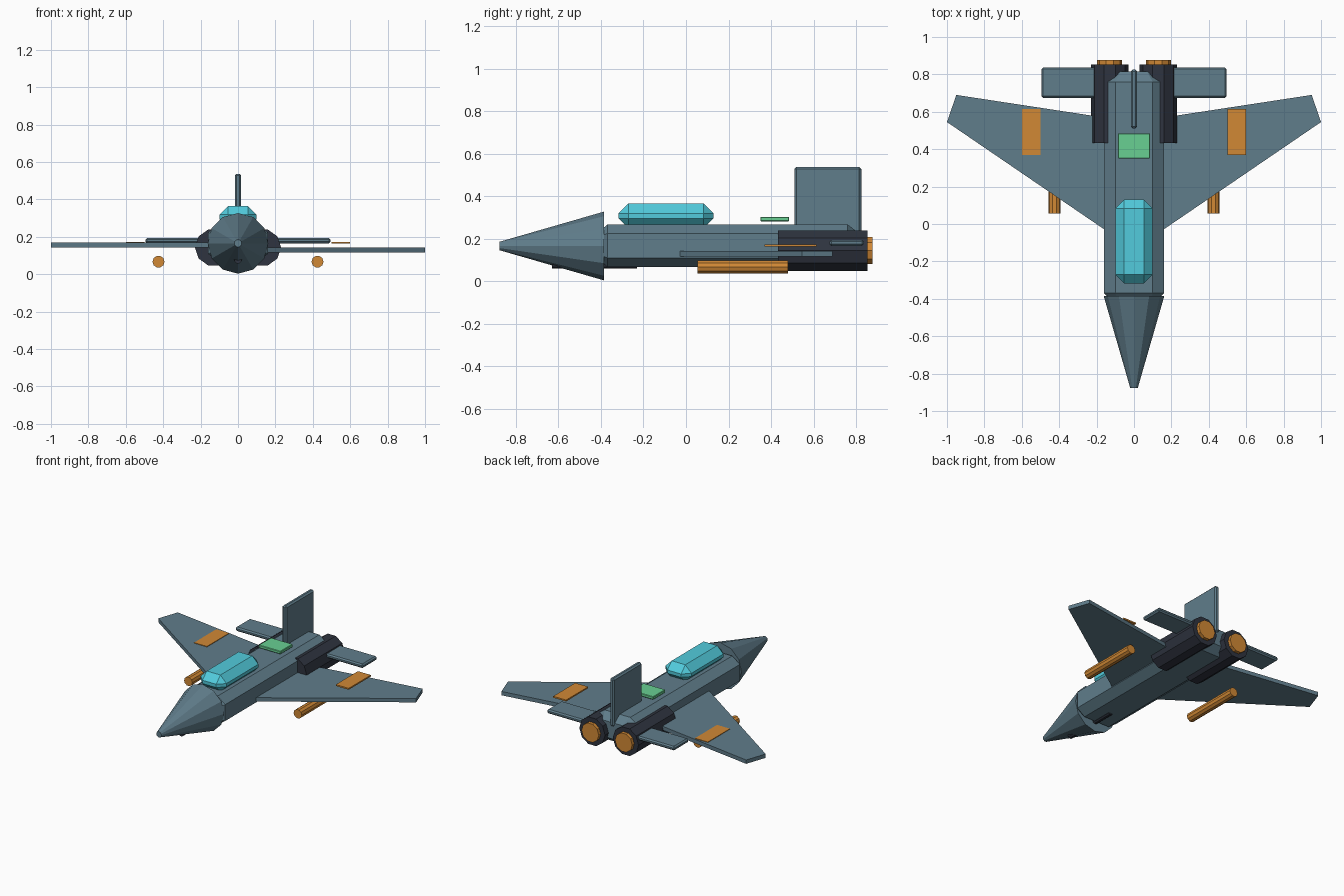
import bpy, bmesh, math

if "Cube" in bpy.data.objects:
    bpy.data.objects.remove(bpy.data.objects["Cube"])


def material(name, rgb):
    m = bpy.data.materials.new(name)
    m.diffuse_color = (*rgb, 1)
    m.use_nodes = True
    m.node_tree.nodes["Principled BSDF"].inputs["Base Color"].default_value = m.diffuse_color
    return m


STEEL = material("steel_blue", (0.117, 0.205, 0.258))
DARK = material("dark_slate", (0.028, 0.034, 0.050))
ORANGE = material("orange", (0.64, 0.25, 0.036))
CYAN = material("cyan_glass", (0.085, 0.60, 0.72))
GREEN = material("green", (0.14, 0.63, 0.29))


def loft(name, rings, mat):
    """Skin equal-length rings of points and cap both ends."""
    bm = bmesh.new()
    vs = [[bm.verts.new(p) for p in ring] for ring in rings]
    n = len(vs[0])
    for a, b in zip(vs, vs[1:]):
        for i in range(n):
            j = (i + 1) % n
            bm.faces.new((a[i], a[j], b[j], b[i]))
    bm.faces.new(vs[0])
    bm.faces.new(vs[-1])
    bmesh.ops.recalc_face_normals(bm, faces=bm.faces)
    me = bpy.data.meshes.new(name)
    bm.to_mesh(me)
    bm.free()
    me.materials.append(mat)
    ob = bpy.data.objects.new(name, me)
    bpy.context.collection.objects.link(ob)
    return ob


def tube(name, x, z, sections, sides, mat):
    """Round part along y from (y, radius) sections."""
    ang = [2 * math.pi * i / sides for i in range(sides)]
    return loft(name, [[(x + r * math.cos(a), y, z + r * math.sin(a)) for a in ang]
                       for y, r in sections], mat)


def box(name, xs, ys, zs, mat, bevel=0.0):
    ob = loft(name, [[(xs[0], ys[0], z), (xs[1], ys[0], z),
                      (xs[1], ys[1], z), (xs[0], ys[1], z)] for z in zs], mat)
    if bevel:
        mod = ob.modifiers.new("bevel", 'BEVEL')
        mod.width = bevel
        mod.segments = 1
        mod.limit_method = 'NONE'
    return ob


def octagon(y, hw, z0, z1, cx, cz):
    return [(-hw, y, z0 + cz), (-hw + cx, y, z0), (hw - cx, y, z0), (hw, y, z0 + cz),
            (hw, y, z1 - cz), (hw - cx, y, z1), (-hw + cx, y, z1), (-hw, y, z1 - cz)]


# Body: chamfered box with a stronger taper at the tail
loft("fuselage", [octagon(-0.385, 0.145, 0.08, 0.253, 0.05, 0.035),
                  octagon(-0.37, 0.16, 0.066, 0.267, 0.06, 0.043),
                  octagon(0.76, 0.16, 0.066, 0.267, 0.06, 0.043),
                  octagon(0.815, 0.10, 0.11, 0.224, 0.03, 0.02)], STEEL)
tube("nose_cone", 0, 0.165, [(-0.877, 0.02), (-0.385, 0.162)], 12, STEEL)
tube("nose_gun", 0, 0.078, [(-0.63, 0.021), (-0.23, 0.021)], 10, DARK)

# Canopy, back panel and fin
box("canopy", (-0.10, 0.10), (-0.318, 0.13), (0.248, 0.365), CYAN, 0.047)
box("back_panel", (-0.085, 0.085), (0.35, 0.485), (0.281, 0.302), GREEN, 0.003)
box("tail_fin", (-0.017, 0.017), (0.51, 0.825), (0.20, 0.537), STEEL, 0.01)

# Paired parts; the two wings sit at different heights
for side, s, wing_z in (("left", -1, 0.142), ("right", 1, 0.115)):
    outline = [(0.15, -0.035), (1.0, 0.545), (0.95, 0.69), (0.15, 0.568)]
    loft(side + "_wing", [[(s * x, y, z) for x, y in outline]
                          for z in (wing_z, wing_z + 0.027)], STEEL)
    box(side + "_flap", sorted((s * 0.5, s * 0.6)), (0.37, 0.615), (0.163, 0.173), ORANGE)
    box(side + "_tailplane", sorted((s * 0.15, s * 0.495)), (0.675, 0.837),
        (0.165, 0.194), STEEL, 0.009)
    tube(side + "_engine", s * 0.13, 0.143, [(0.433, 0.1), (0.854, 0.1)], 10, DARK)
    tube(side + "_nozzle", s * 0.13, 0.143, [(0.84, 0.067), (0.877, 0.067)], 10, ORANGE)
    tube(side + "_pod", s * 0.425, 0.067, [(0.055, 0.032), (0.48, 0.032)], 10, ORANGE)
